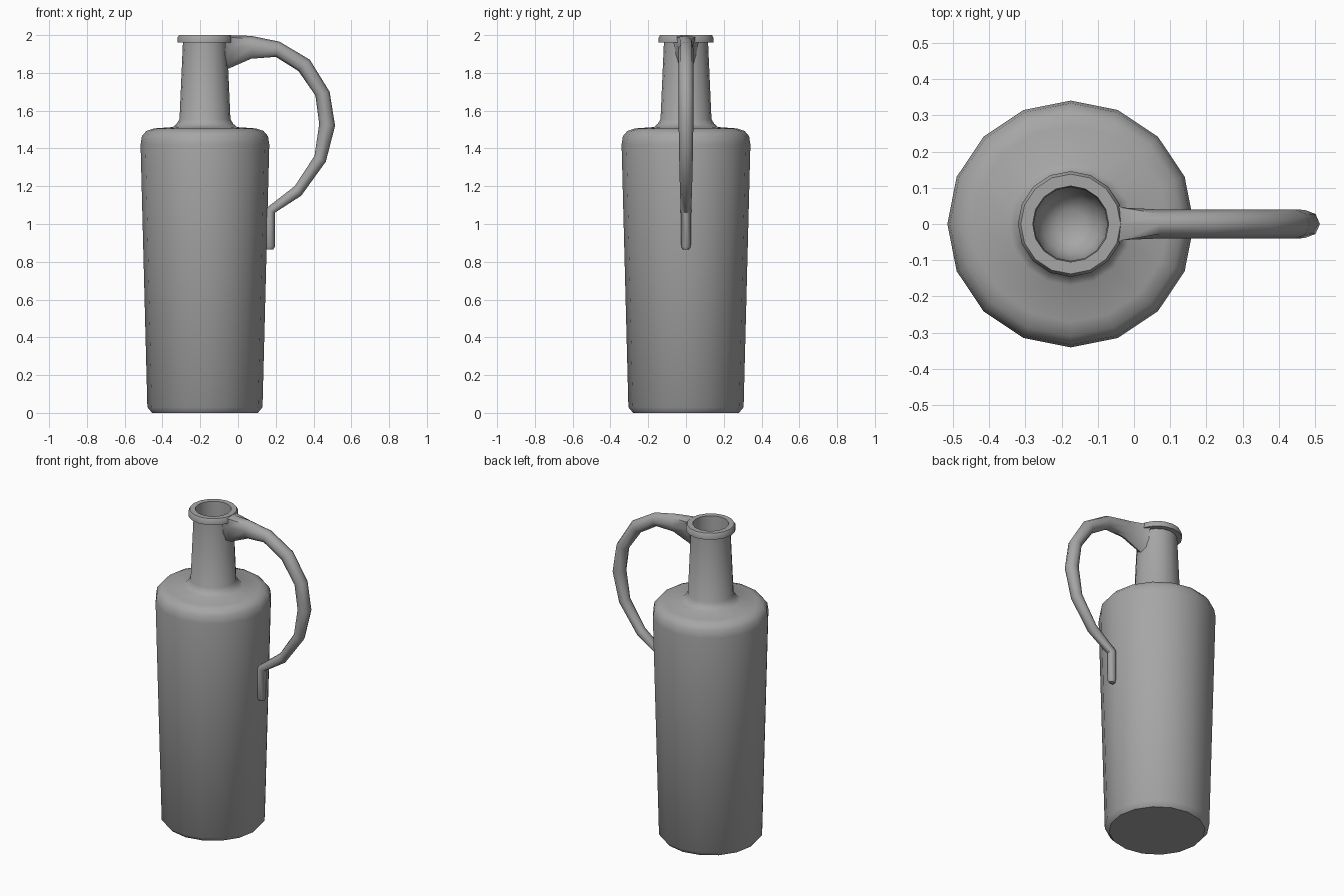
import bpy, bmesh, math

if "Cube" in bpy.data.objects:
    bpy.data.objects.remove(bpy.data.objects["Cube"])

SIDES = 16
CX = -0.175  # axis of the bottle

grey = bpy.data.materials.new("dark_grey")
grey.diffuse_color = (0.38, 0.38, 0.38, 1)
grey.use_nodes = True
grey.node_tree.nodes["Principled BSDF"].inputs["Base Color"].default_value = grey.diffuse_color


def finish(name, bm, angle):
    bmesh.ops.recalc_face_normals(bm, faces=bm.faces)
    me = bpy.data.meshes.new(name)
    bm.to_mesh(me)
    bm.free()
    me.materials.append(grey)
    ob = bpy.data.objects.new(name, me)
    bpy.context.collection.objects.link(ob)
    bpy.ops.object.select_all(action='DESELECT')
    ob.select_set(True)
    bpy.context.view_layer.objects.active = ob
    bpy.ops.object.shade_smooth_by_angle(angle=math.radians(angle))


def skin(rings):
    """Join successive rings of points and cap both ends."""
    bm = bmesh.new()
    vs = [[bm.verts.new(p) for p in ring] for ring in rings]
    n = len(vs[0])
    for a, b in zip(vs, vs[1:]):
        for i in range(n):
            j = (i + 1) % n
            bm.faces.new((a[i], a[j], b[j], b[i]))
    bm.faces.new(vs[0])
    bm.faces.new(vs[-1])
    return bm


def circle(r, z):
    return [(CX + r * math.cos(2 * math.pi * i / SIDES),
             r * math.sin(2 * math.pi * i / SIDES), z) for i in range(SIDES)]


# bottle: body, shoulder, neck, lip and the hollow of the neck
profile = [(0.28, 0), (0.305, 0.03), (0.341, 1.42),
           (0.334, 1.465), (0.31, 1.493), (0.27, 1.506), (0.17, 1.513),
           (0.15, 1.53), (0.135, 1.555), (0.117, 1.96), (0.146, 1.962),
           (0.146, 1.985), (0.138, 2.0), (0.105, 2.0),
           (0.102, 1.9), (0.10, 1.62), (0.08, 1.56), (0.04, 1.53)]
finish("bottle", skin([circle(r, z) for r, z in profile]), 50)

# handle: outer x, z / inner x, z / half width in y / squareness of the top
stations = [(-0.068, 2.0, -0.068, 1.815, 0.075, 1),
            (-0.035, 1.999, -0.045, 1.825, 0.050, 0.7),
            (0.07, 1.996, 0.07, 1.875, 0.040, 0),
            (0.22, 1.965, 0.20, 1.885, 0.040, 0),
            (0.38, 1.87, 0.32, 1.81, 0.040, 0),
            (0.485, 1.70, 0.41, 1.68, 0.040, 0),
            (0.514, 1.52, 0.43, 1.53, 0.039, 0),
            (0.465, 1.33, 0.405, 1.36, 0.036, 0),
            (0.335, 1.15, 0.30, 1.20, 0.032, 0),
            (0.195, 1.06, 0.145, 1.08, 0.028, 0),
            (0.195, 0.88, 0.145, 0.88, 0.025, 0),
            (0.187, 0.865, 0.147, 0.865, 0.015, 0)]
rings = []
for ox, oz, ix, iz, w, sq in stations:
    ring = []
    for k in range(8):
        a = math.pi / 4 * k
        c, s = math.cos(a), math.sin(a)
        t = 0.5 + 0.5 * c
        if k in (1, 7):  # the flare under the lip is flat and wide on top
            t += (0.98 - t) * sq
            s += (math.copysign(1, s) - s) * sq
        elif k in (2, 6):
            t += 0.22 * sq
            s *= 1 - 0.15 * sq
        elif k in (3, 5):
            s *= 1 - 0.2 * sq
        ring.append((ix + (ox - ix) * t, w * s, iz + (oz - iz) * t))
    rings.append(ring)
finish("handle", skin(rings), 50)
